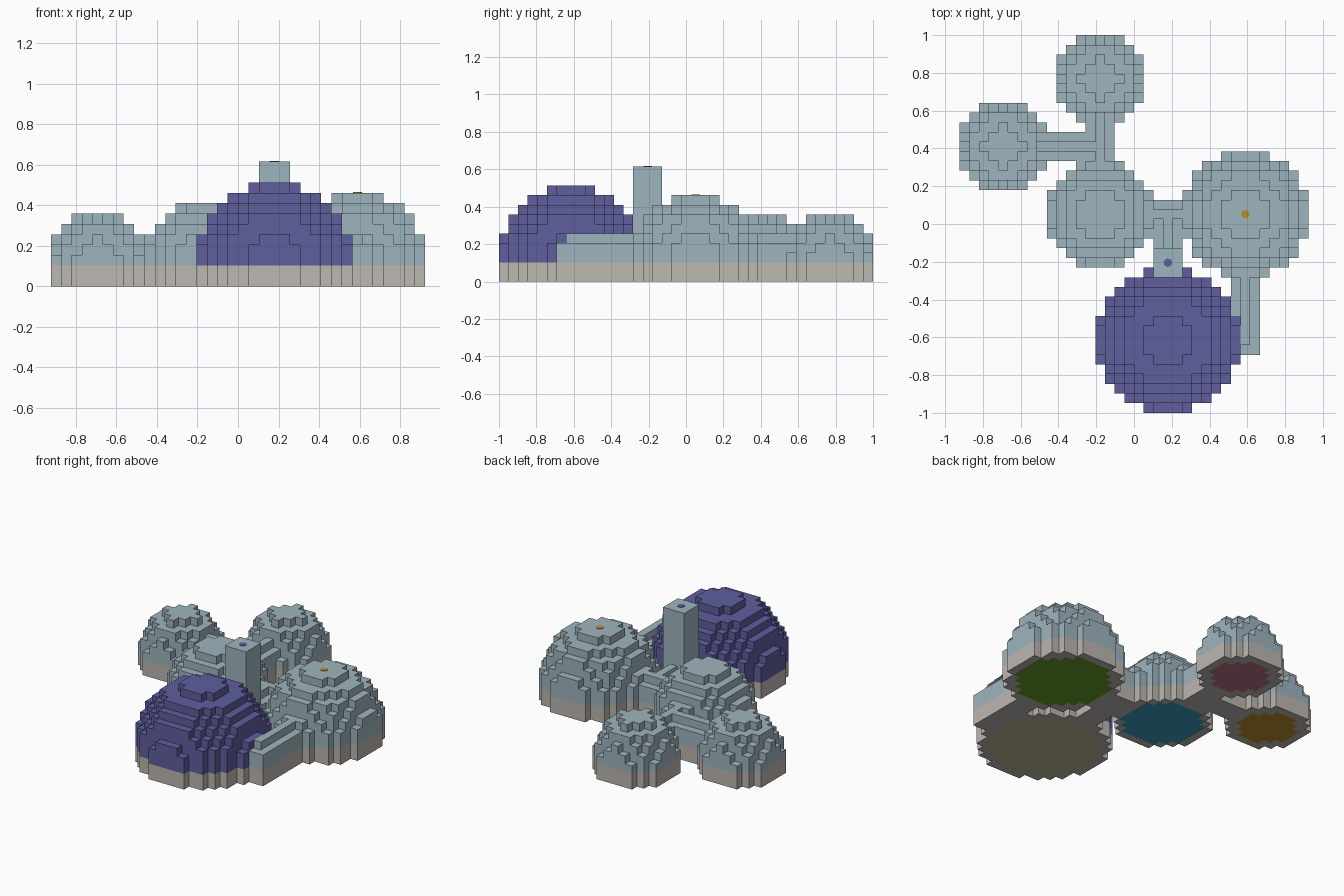
import bpy
import bmesh
from math import sqrt, floor

if "Cube" in bpy.data.objects:
    bpy.data.objects.remove(bpy.data.objects["Cube"], do_unlink=True)

U = 2 / 39          # block size
BASE = 2            # foundation layers


def material(name, r, g, b):
    """Flat material from 0-255 display values."""
    def lin(c):
        c /= 255
        return c / 12.92 if c <= 0.04045 else ((c + 0.055) / 1.055) ** 2.4
    colour = (lin(r), lin(g), lin(b), 1)
    m = bpy.data.materials.new(name)
    m.use_nodes = True
    m.diffuse_color = colour
    m.node_tree.nodes["Principled BSDF"].inputs["Base Color"].default_value = colour
    return m


stone = material("warm grey stone", 188, 183, 176)
glass = material("pale blue grey", 159, 181, 190)
violet = material("violet blue", 94, 94, 158)
sand = material("sand floor", 188, 181, 143)
green = material("green floor", 99, 155, 38)
teal = material("teal floor", 58, 155, 187)
rose = material("rose floor", 188, 111, 134)
gold = material("gold floor", 188, 143, 42)

# name: (centre column, centre row, radius in blocks, shell, floor)
domes = {
    "front_dome": (3, -12, 7.5, violet, sand),
    "large_dome": (11, 1, 6.5, glass, green),
    "middle_dome": (-4, 1, 5.5, glass, teal),
    "back_dome": (-4, 15, 4.5, glass, rose),
    "side_dome": (-14, 8, 4.5, glass, gold),
}
corridors = {
    "cross_corridor": [(-4, 1), (11, 1)],
    "front_corridor": [(3, 1), (3, -12)],
    "corner_corridor": [(11, 1), (11, -12), (3, -12)],
    "back_corridor": [(-4, 1), (-4, 15)],
    "side_corridor": [(-14, 8), (-4, 8)],
}

cells = {}          # (column, row) -> (height, part name)
floors = {}         # (column, row) -> floor material
shells = {}         # part name -> shell material


def raise_cell(cell, height, part):
    if height > cells.get(cell, (0, ""))[0]:
        cells[cell] = (height, part)


# Domes: half spheres of blocks standing on a round foundation
for part, (cx, cy, radius, shell, floor_mat) in domes.items():
    shells[part] = shell
    n = int(radius)
    for dx in range(-n, n + 1):
        for dy in range(-n, n + 1):
            left = radius ** 2 - dx * dx - dy * dy
            if left < 0:
                continue
            raise_cell((cx + dx, cy + dy), BASE + 1 + floor(sqrt(left)), part)
            if dx * dx + dy * dy <= (radius - 1) ** 2:
                floors[cx + dx, cy + dy] = floor_mat

# Corridors: three blocks wide with a raised centre ridge
for part, path in corridors.items():
    shells[part] = glass
    for (ax, ay), (bx, by) in zip(path, path[1:]):
        for x in range(min(ax, bx), max(ax, bx) + 1):
            for y in range(min(ay, by), max(ay, by) + 1):
                raise_cell((x, y), 5, part)
                for dx in (-1, 0, 1):
                    for dy in (-1, 0, 1):
                        raise_cell((x + dx, y + dy), 4, part)

# Tower: a square shaft
shells["tower"] = glass
for x in (2, 3, 4):
    for y in (-5, -4, -3):
        raise_cell((x, y), 12, "tower")


def build(part):
    """Mesh the exposed block faces of one part."""
    bm = bmesh.new()
    mats = [stone, shells[part]]

    def quad(points, mat):
        if mat not in mats:
            mats.append(mat)
        f = bm.faces.new([bm.verts.new((x * U, (y - 0.5) * U, z * U)) for x, y, z in points])
        f.material_index = mats.index(mat)

    for (x, y), (h, owner) in cells.items():
        if owner != part:
            continue
        ring = [(x, y), (x + 1, y), (x + 1, y + 1), (x, y + 1)]
        quad([(*p, h) for p in ring], shells[part])
        quad([(*p, 0) for p in reversed(ring)], floors.get((x, y), stone))
        for i, (dx, dy) in enumerate([(0, -1), (1, 0), (0, 1), (-1, 0)]):
            a, b = ring[i], ring[(i + 1) % 4]
            low = cells.get((x + dx, y + dy), (0, ""))[0]
            for k in range(low, h):
                quad([(*a, k), (*b, k), (*b, k + 1), (*a, k + 1)],
                     stone if k < BASE else shells[part])
    bmesh.ops.remove_doubles(bm, verts=bm.verts, dist=U / 100)
    mesh = bpy.data.meshes.new(part)
    bm.to_mesh(mesh)
    bm.free()
    for m in mats:
        mesh.materials.append(m)
    bpy.context.collection.objects.link(bpy.data.objects.new(part, mesh))


for part in shells:
    build(part)


# Small markers on the tower and on the large dome
def marker(name, cell, mat):
    x, y = cell
    bpy.ops.mesh.primitive_cylinder_add(
        vertices=8, radius=0.023, depth=0.004,
        location=((x + 0.5) * U, y * U, cells[cell][0] * U + 0.001))
    ob = bpy.context.object
    ob.name = name
    ob.data.materials.append(mat)


marker("tower_marker", (3, -4), violet)
marker("dome_marker", (11, 1), gold)
